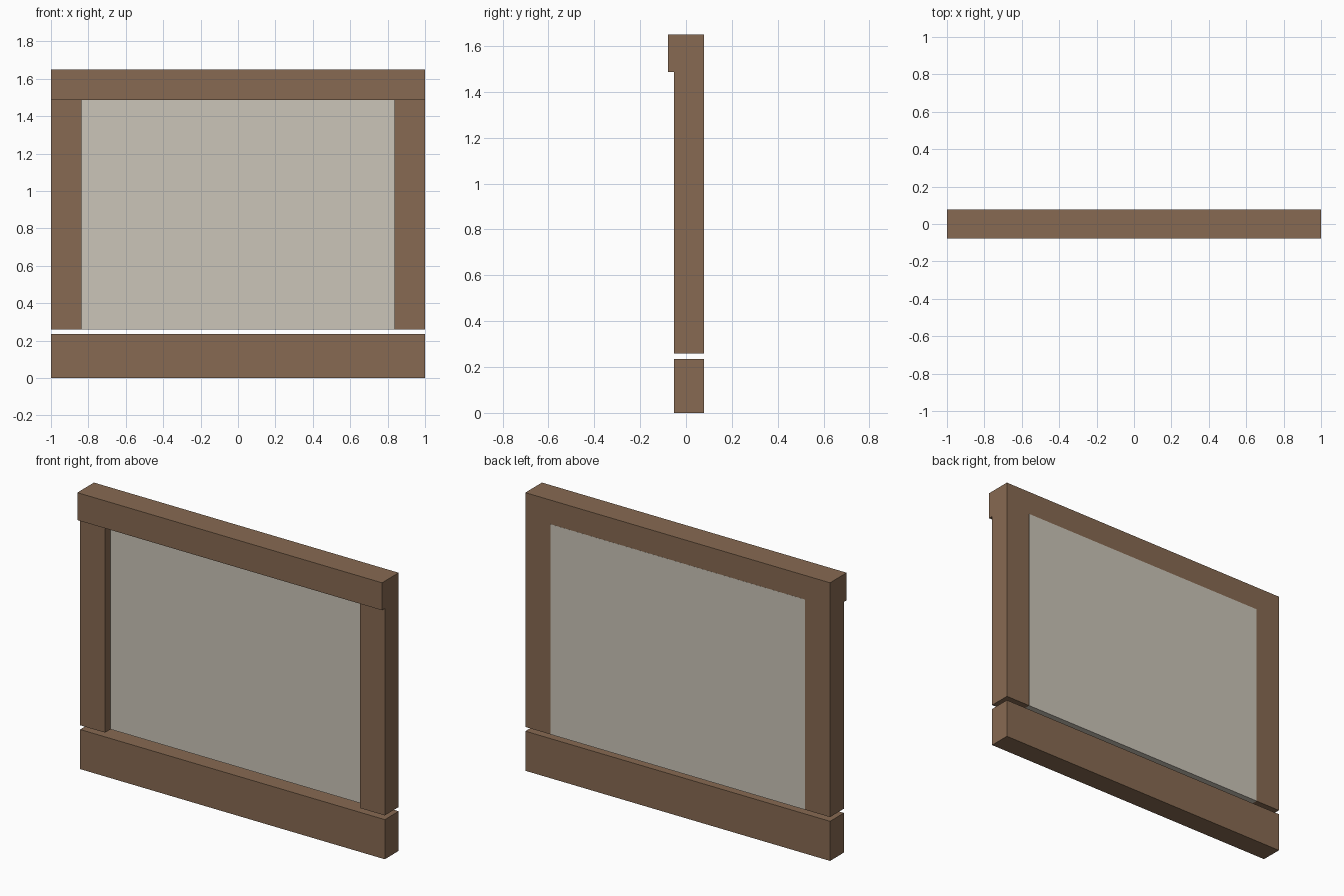
import bpy

if "Cube" in bpy.data.objects:
    bpy.data.objects.remove(bpy.data.objects["Cube"])


def material(name, rgb):
    m = bpy.data.materials.new(name)
    m.diffuse_color = (*rgb, 1.0)
    m.use_nodes = True
    m.node_tree.nodes["Principled BSDF"].inputs["Base Color"].default_value = m.diffuse_color
    return m


wood = material("brown_wood", (0.243, 0.144, 0.084))
pale = material("pale_panel", (0.60, 0.555, 0.48))


def box(name, x, y, z, mat):
    """Box from (min, max) ranges on each axis."""
    bpy.ops.mesh.primitive_cube_add(size=1, location=[sum(r) / 2 for r in (x, y, z)])
    ob = bpy.context.object
    ob.name = name
    ob.scale = [r[1] - r[0] for r in (x, y, z)]
    bpy.ops.object.transform_apply(location=False, rotation=False, scale=True)
    ob.data.materials.append(mat)
    return ob


BACK, FRONT, LIP = 0.078, -0.052, -0.078
SILL, GAP, HEAD, TOP = 0.235, 0.26, 1.487, 1.65
INNER = 0.836

# Separate bottom rail, and top rail with a lip overhanging the front
box("bottom_rail", (-1, 1), (FRONT, BACK), (0, SILL), wood)
box("top_rail", (-1, 1), (LIP, BACK), (HEAD, TOP), wood)

# Side posts hanging from the top rail
for side, name in ((-1, "left_post"), (1, "right_post")):
    xs = sorted((side * INNER, side * 1.0))
    box(name, xs, (FRONT, BACK), (GAP, HEAD), wood)

# Infill panel: recessed at the front, flush at the back, tucked into the top rail
box("panel", (-INNER, INNER), (0.0, BACK + 0.0005), (GAP, HEAD + 0.02), pale)
